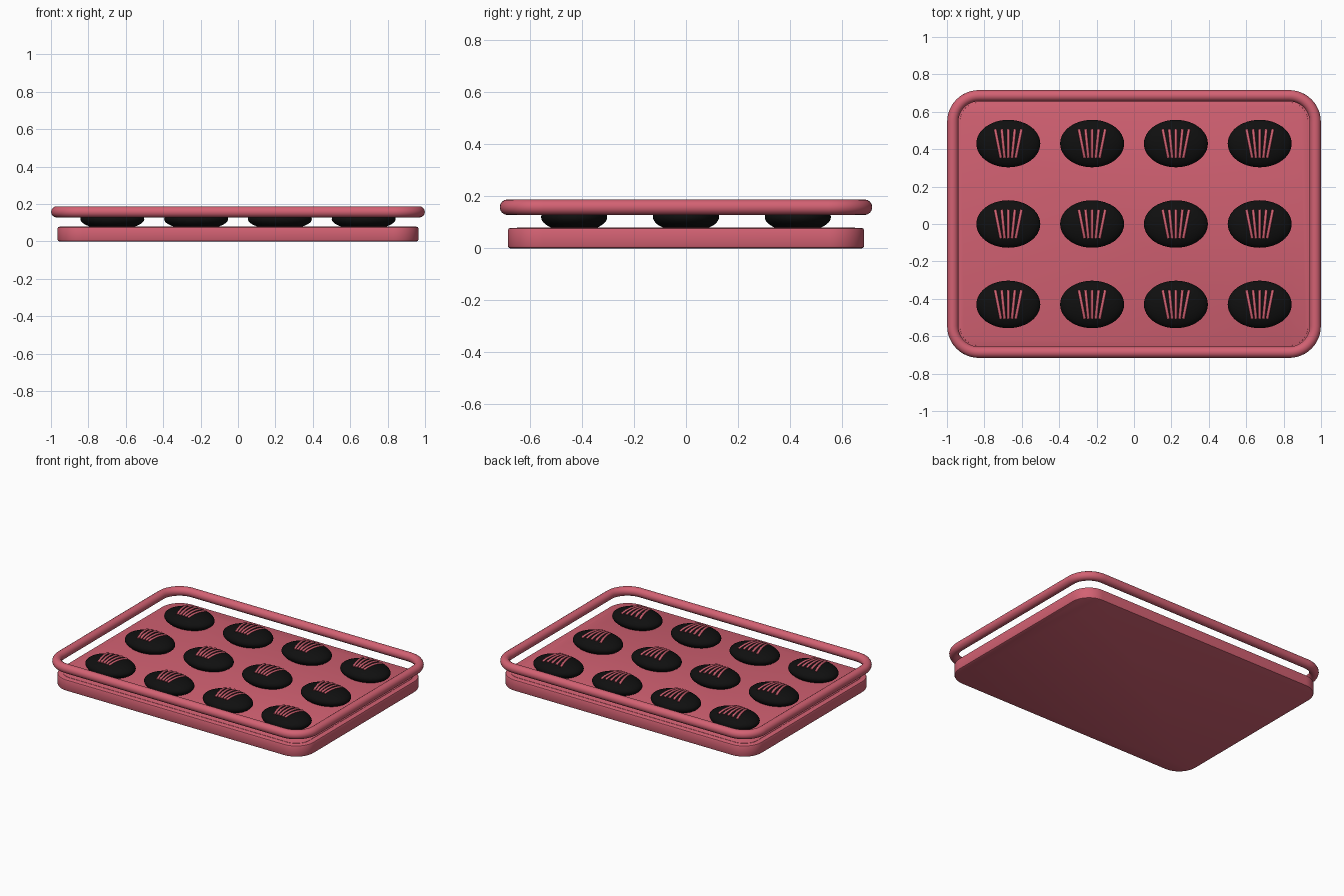
import bpy, bmesh, math
from mathutils import Vector

cube = bpy.data.objects.get("Cube")
if cube:
    bpy.data.objects.remove(cube, do_unlink=True)


def material(name, color):
    m = bpy.data.materials.new(name)
    m.use_nodes = True
    m.diffuse_color = color
    bsdf = m.node_tree.nodes["Principled BSDF"]
    bsdf.inputs["Base Color"].default_value = color
    bsdf.inputs["Roughness"].default_value = 0.6
    return m


PINK = material("rose pink", (0.65, 0.12, 0.17, 1))
BLACK = material("black", (0.005, 0.005, 0.005, 1))


def rounded_rect(hx, hy, r, steps=12):
    """Outline of a rounded rectangle, counter-clockwise."""
    pts = []
    for k, (sx, sy) in enumerate([(1, 1), (-1, 1), (-1, -1), (1, -1)]):
        for i in range(steps + 1):
            a = math.pi / 2 * (k + i / steps)
            pts.append((sx * (hx - r) + r * math.cos(a),
                        sy * (hy - r) + r * math.sin(a)))
    return pts


def add_object(name, data, mat):
    ob = bpy.data.objects.new(name, data)
    bpy.context.collection.objects.link(ob)
    data.materials.append(mat)
    return ob


def slab(name, hx, hy, r, z0, z1, bevel):
    """Rounded plate with softened top and bottom rims."""
    bm = bmesh.new()
    rings = []
    for z, inset in [(z0, bevel), (z0 + bevel * 0.3, bevel * 0.3), (z0 + bevel, 0),
                     (z1 - bevel, 0), (z1 - bevel * 0.3, bevel * 0.3), (z1, bevel)]:
        outline = rounded_rect(hx - inset, hy - inset, r - inset)
        rings.append([bm.verts.new((x, y, z)) for x, y in outline])
    n = len(rings[0])
    for low, high in zip(rings, rings[1:]):
        for i in range(n):
            j = (i + 1) % n
            bm.faces.new((low[i], low[j], high[j], high[i]))
    bm.faces.new(rings[0][::-1])
    bm.faces.new(rings[-1])
    mesh = bpy.data.meshes.new(name)
    bm.to_mesh(mesh)
    bm.free()
    mesh.shade_smooth()
    mesh.set_sharp_from_angle(angle=math.radians(40))
    return add_object(name, mesh, PINK)


def tube(name, paths, radius, cyclic=False, sides=3):
    """Round tube swept along one or more paths."""
    cu = bpy.data.curves.new(name, "CURVE")
    cu.dimensions = "3D"
    cu.bevel_depth = radius
    cu.bevel_resolution = sides
    cu.use_fill_caps = not cyclic
    for pts in paths:
        sp = cu.splines.new("POLY")
        sp.points.add(len(pts) - 1)
        for p, co in zip(sp.points, pts):
            p.co = (*co, 1)
        sp.use_cyclic_u = cyclic
        sp.use_smooth = True
    return add_object(name, cu, PINK)


# Tray body with a thin raised panel on top
slab("tray_base", 0.965, 0.685, 0.135, 0, 0.079, 0.01)
slab("tray_panel", 0.93, 0.65, 0.10, 0.076, 0.081, 0.001)

# Floating rim above the tray
tube("rim", [[(x, y, 0.158) for x, y in rounded_rect(0.969, 0.686, 0.14)]],
     0.03, cyclic=True, sides=6)

# Shared black dome
RX, RY, RZ, CZ = 0.171, 0.127, 0.056, 0.12
bm = bmesh.new()
bmesh.ops.create_uvsphere(bm, u_segments=48, v_segments=24, radius=1)
bmesh.ops.scale(bm, vec=Vector((RX, RY, RZ)), verts=bm.verts)
dome_mesh = bpy.data.meshes.new("dome")
bm.to_mesh(dome_mesh)
bm.free()
dome_mesh.shade_smooth()
dome_mesh.materials.append(BLACK)

# Fan of five ribs that follows the dome's top
ribs = []
for k in range(-2, 3):
    path = []
    for i in range(9):
        t = i / 8
        x = k * (0.02 + 0.015 * t)
        y = -0.075 + 0.15 * t
        z = RZ * math.sqrt(1 - (x / RX) ** 2 - (y / RY) ** 2)
        path.append((x, y, z))
    ribs.append(path)
first = tube("ribs", ribs, 0.008)
ribs_data = first.data
bpy.data.objects.remove(first)

# Three rows of four domes
for row in range(3):
    for col in range(4):
        spot = ((col - 1.5) * 0.448, (row - 1) * 0.43, CZ)
        for name, data in [("dome", dome_mesh), ("ribs", ribs_data)]:
            ob = bpy.data.objects.new(f"{name}_{row + 1}_{col + 1}", data)
            ob.location = spot
            bpy.context.collection.objects.link(ob)
